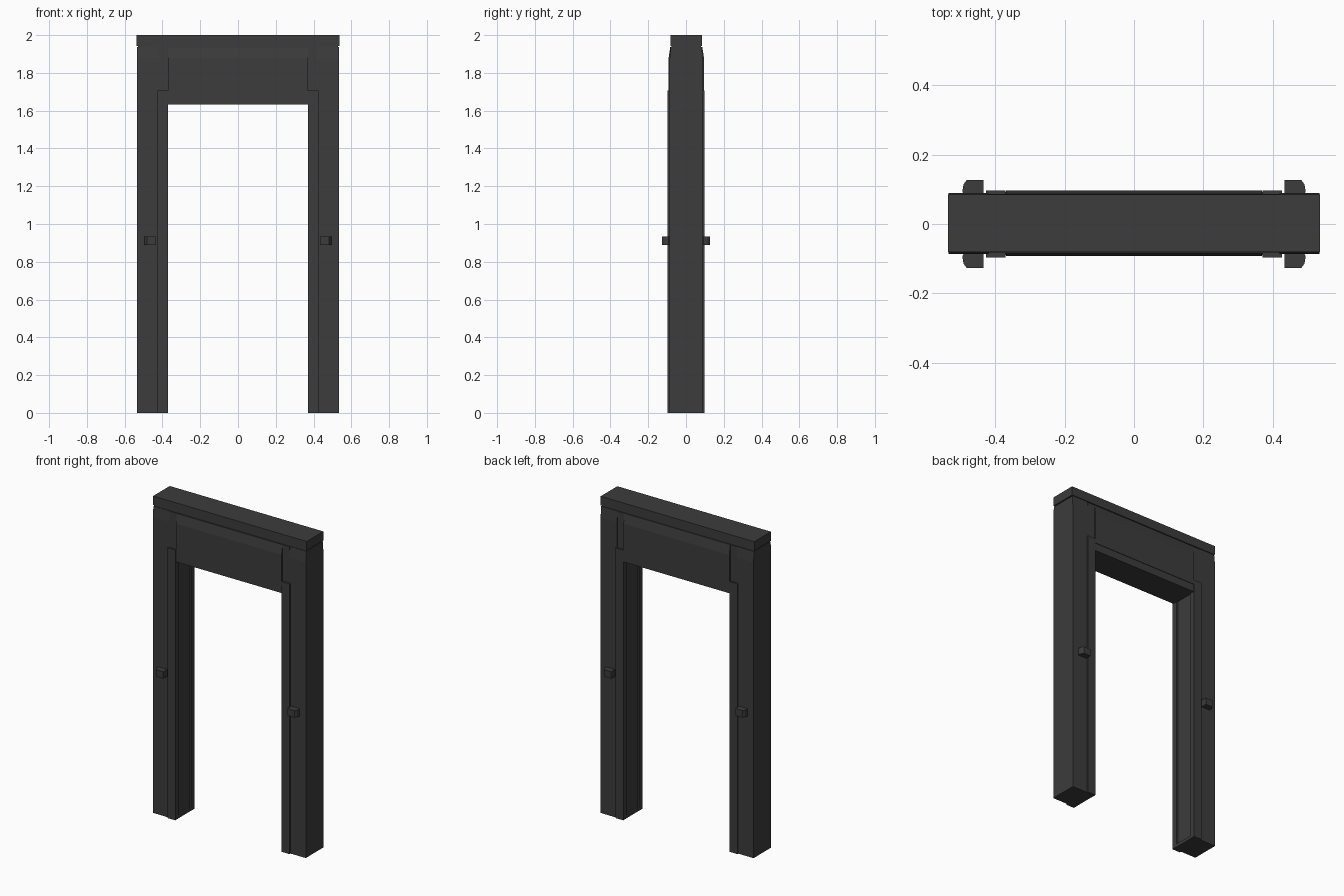
import bpy, bmesh

if "Cube" in bpy.data.objects:
    bpy.data.objects.remove(bpy.data.objects["Cube"])

mat = bpy.data.materials.new("charcoal grey")
mat.diffuse_color = (0.045, 0.045, 0.045, 1)
mat.use_nodes = True
mat.node_tree.nodes["Principled BSDF"].inputs["Base Color"].default_value = mat.diffuse_color


def add_object(name, bm):
    bmesh.ops.recalc_face_normals(bm, faces=bm.faces)
    mesh = bpy.data.meshes.new(name)
    bm.to_mesh(mesh)
    bm.free()
    mesh.materials.append(mat)
    obj = bpy.data.objects.new(name, mesh)
    bpy.context.collection.objects.link(obj)
    return obj


def prism(name, profile, lo, hi, axis):
    """Extrude a 2D outline along x, y or z between lo and hi."""
    def point(p, d):
        return {"x": (d, p[0], p[1]), "y": (p[0], d, p[1]),
                "z": (p[0], p[1], d)}[axis]
    bm = bmesh.new()
    face = bm.faces.new([bm.verts.new(point(p, lo)) for p in profile])
    new = bmesh.ops.extrude_face_region(bm, geom=[face])
    shift = {"x": (hi - lo, 0, 0), "y": (0, hi - lo, 0), "z": (0, 0, hi - lo)}[axis]
    verts = [g for g in new["geom"] if isinstance(g, bmesh.types.BMVert)]
    bmesh.ops.translate(bm, verts=verts, vec=shift)
    return add_object(name, bm)


def box(name, x0, x1, y0, y1, z0, z1):
    return prism(name, [(x0, y0), (x1, y0), (x1, y1), (x0, y1)], z0, z1, "z")


# Top cap
box("top_cap", -0.537, 0.537, -0.081, 0.085, 1.943, 2.0)

# Narrow recessed neck under the cap
box("cap_neck", -0.53, 0.53, -0.078, 0.08, 1.93, 1.945)

# Lintel: full-thickness header with a top that slopes back to the cap
header = [(-0.084, 1.64), (0.086, 1.64), (0.086, 1.937), (-0.084, 1.937)]
prism("header", header, -0.42, 0.42, "x")
panel = [(-0.093, 1.68), (0.096, 1.68), (0.096, 1.875), (0.086, 1.937),
         (-0.083, 1.937), (-0.093, 1.875)]
prism("lintel_panel", panel, -0.37, 0.37, "x")
box("lintel_lower_trim", -0.375, 0.375, -0.09, 0.093, 1.632, 1.68)

for side, s in (("left", -1), ("right", 1)):
    # Outer post, tapered to the cap
    outline = [(-0.087, 0), (0.089, 0), (0.089, 1.87), (0.084, 1.937),
               (-0.081, 1.937), (-0.087, 1.87)]
    prism(side + "_post", outline, s * 0.42, s * 0.535, "x")
    # Jamb core, set back between the door trims
    box(side + "_jamb", s * 0.383, s * 0.43, -0.08, 0.08, 0, 1.70)
    box(side + "_jamb_foot", s * 0.372, s * 0.43, -0.08, 0.08, 0, 0.02)
    for face, f in (("front", -1), ("back", 1)):
        # Raised trim strip along the opening
        box(f"{side}_{face}_trim", s * 0.371, s * 0.427,
            f * 0.06, f * 0.097, 0, 1.708)
        # Small sensor block with bevelled outer end
        block = [(s * 0.434, f * 0.08), (s * 0.434, f * 0.127),
                 (s * 0.483, f * 0.127), (s * 0.492, f * 0.115),
                 (s * 0.496, f * 0.092), (s * 0.485, f * 0.08)]
        prism(f"{side}_{face}_sensor", block, 0.89, 0.934, "z")
